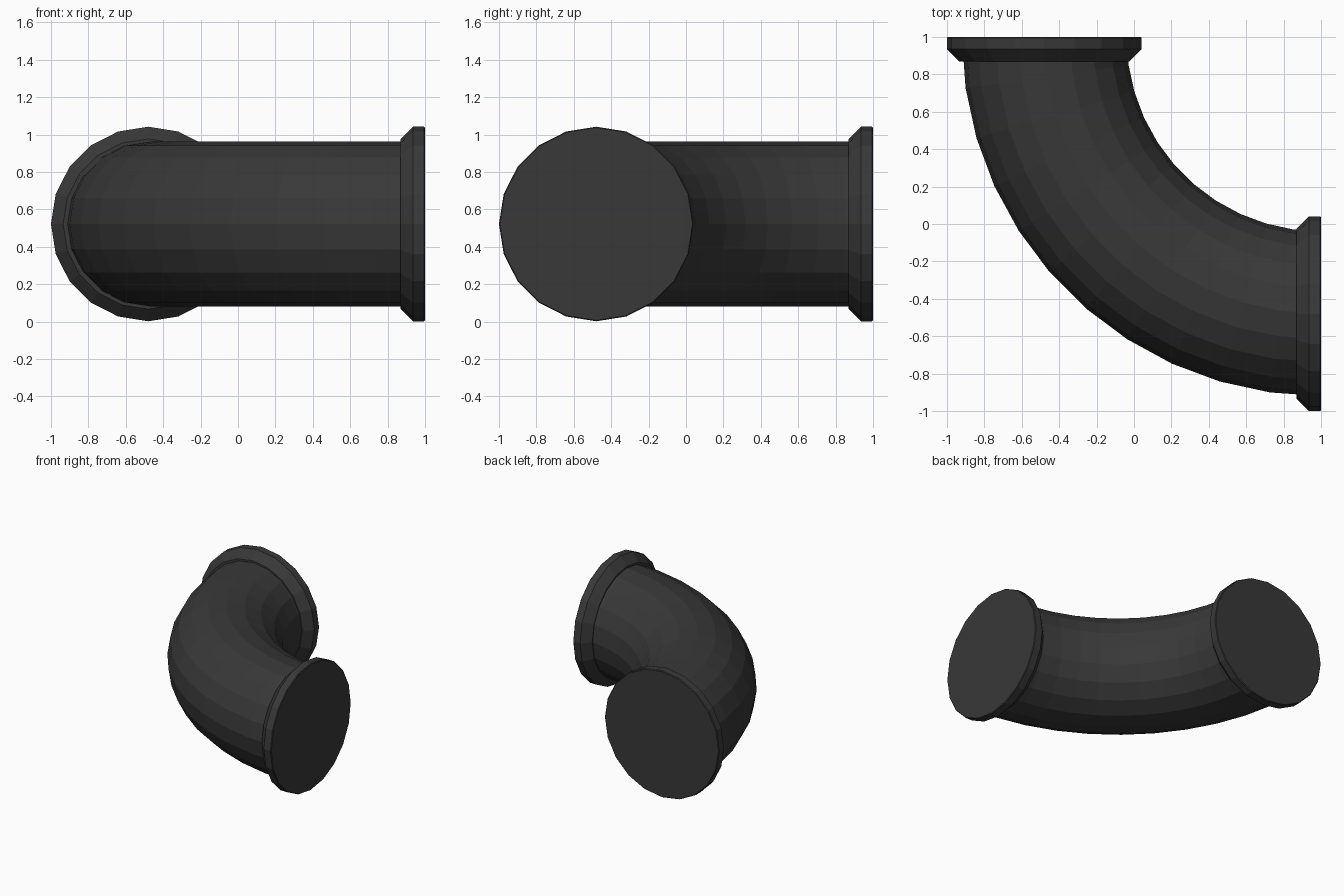
import bpy, bmesh
from math import sin, cos, pi

if "Cube" in bpy.data.objects:
    bpy.data.objects.remove(bpy.data.objects["Cube"])

SIDES = 20          # sides around the tube
STEPS = 11          # segments along the bend
BEND = 1.48         # radius of the bend's centre line
TUBE = 0.44
HEIGHT = 0.522

dark = bpy.data.materials.new("dark_grey")
dark.diffuse_color = (0.04, 0.04, 0.04, 1)
dark.use_nodes = True
dark.node_tree.nodes["Principled BSDF"].inputs["Base Color"].default_value = dark.diffuse_color


def section(angle, shift, radius):
    """Ring of points across the pipe at a bend angle, moved along the tangent."""
    out = (-cos(angle), -sin(angle))
    tan = (sin(angle), -cos(angle))
    pts = []
    for i in range(SIDES):
        a = 2 * pi * i / SIDES
        d = BEND + radius * cos(a)
        pts.append((1 + out[0] * d + tan[0] * shift,
                    1 + out[1] * d + tan[1] * shift,
                    HEIGHT + radius * sin(a)))
    return pts


def loft(name, sections, caps):
    """Skin consecutive rings with flat quads."""
    bm = bmesh.new()
    rings = [[bm.verts.new(p) for p in s] for s in sections]
    for a, b in zip(rings, rings[1:]):
        for i in range(SIDES):
            j = (i + 1) % SIDES
            bm.faces.new((a[i], a[j], b[j], b[i]))
    if caps:
        bm.faces.new(rings[0])
        bm.faces.new(rings[-1])
    bmesh.ops.recalc_face_normals(bm, faces=bm.faces)
    me = bpy.data.meshes.new(name)
    bm.to_mesh(me)
    bm.free()
    me.materials.append(dark)
    ob = bpy.data.objects.new(name, me)
    bpy.context.collection.objects.link(ob)


# Quarter-turn pipe
loft("elbow_pipe",
     [section(pi / 2 * k / STEPS, 0, TUBE) for k in range(STEPS + 1)], False)

# Chamfered flanges closing both ends: (distance in from the end, radius)
profile = [(0, 0.515), (0.005, 0.52), (0.065, 0.52), (0.13, 0.455)]
for name, angle, sign in (("back_flange", 0, -1), ("right_flange", pi / 2, 1)):
    # the bend starts at the back (y = 1) and ends at the right (x = 1)
    loft(name, [section(angle, -sign * d, r) for d, r in profile], True)
